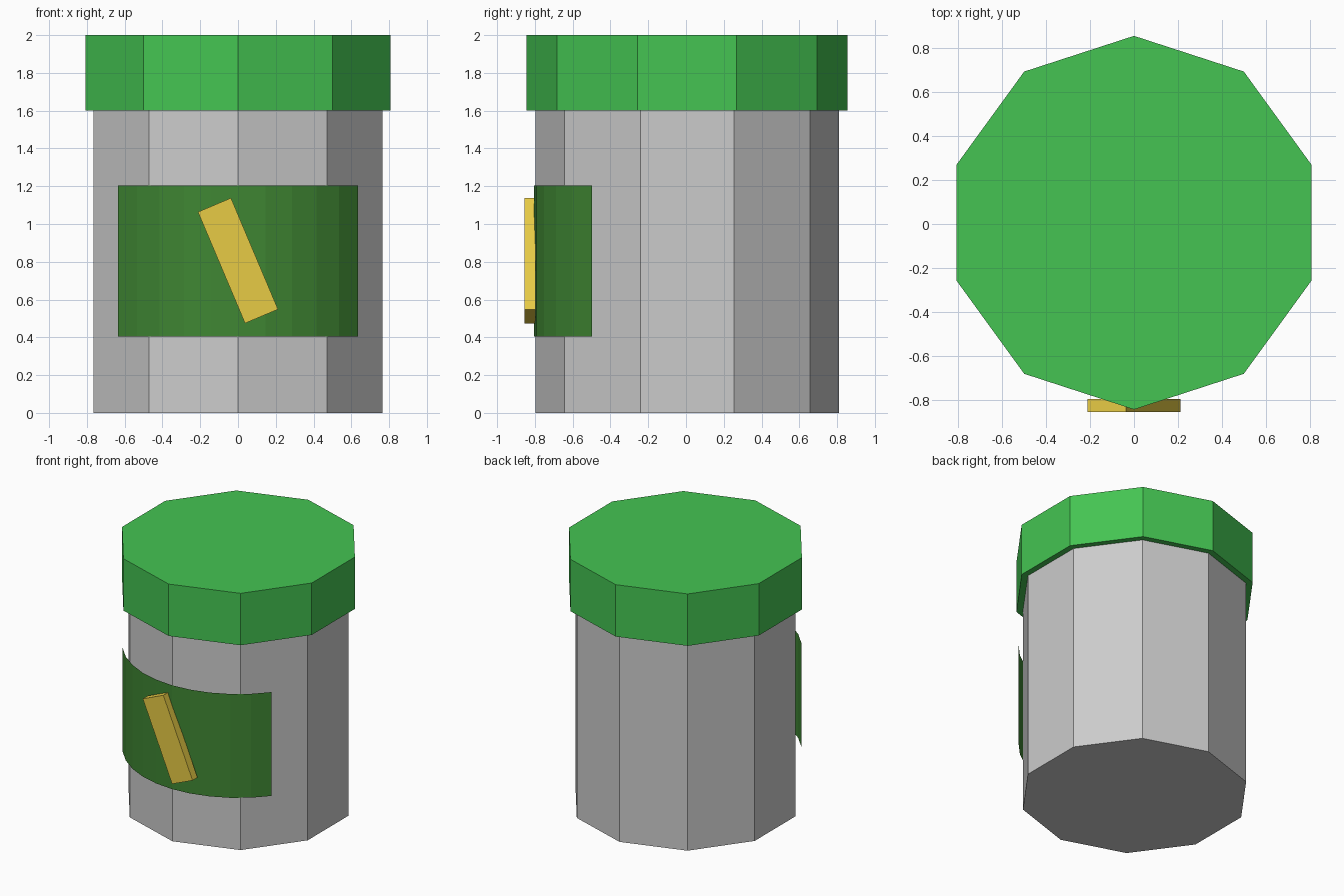
import bpy, bmesh, math

if "Cube" in bpy.data.objects:
    bpy.data.objects.remove(bpy.data.objects["Cube"])

CY = 0.006  # shared axis of jar, cap and label


def paint(obj, name, rgb):
    mat = bpy.data.materials.new(name)
    mat.diffuse_color = (*rgb, 1)
    mat.use_nodes = True
    mat.node_tree.nodes["Principled BSDF"].inputs["Base Color"].default_value = mat.diffuse_color
    obj.data.materials.append(mat)


def decagon_prism(name, radius, z0, z1):
    bpy.ops.mesh.primitive_cylinder_add(vertices=10, radius=radius, depth=z1 - z0,
                                        location=(0, CY, (z0 + z1) / 2))
    obj = bpy.context.object
    obj.name = name
    return obj


# Jar body and overhanging cap
decagon_prism("jar_body", 0.803, 0, 1.6)
cap = decagon_prism("cap", 0.85, 1.6, 2.0)
paint(cap, "cap_green", (0.058, 0.552, 0.084))

# Curved label: thin sheet swept around the front
bm = bmesh.new()
rows = []
for i in range(11):
    a = -0.9 + 1.8 * i / 10
    x, y = 0.81 * math.sin(a), CY - 0.81 * math.cos(a)
    rows.append([bm.verts.new((x, y, z)) for z in (0.405, 1.205)])
for (a0, a1), (b0, b1) in zip(rows, rows[1:]):
    bm.faces.new((a0, b0, b1, a1))
mesh = bpy.data.meshes.new("label")
bm.to_mesh(mesh)
bm.free()
label = bpy.data.objects.new("label", mesh)
bpy.context.collection.objects.link(label)
paint(label, "label_green", (0.05, 0.24, 0.033))

# Tilted bar on the label
bpy.ops.mesh.primitive_cube_add(size=1, location=(0, -0.826, 0.806), rotation=(0, -0.4, 0))
bar = bpy.context.object
bar.name = "label_bar"
bar.scale = (0.19, 0.06, 0.64)
paint(bar, "bar_yellow", (0.8, 0.6, 0.06))
